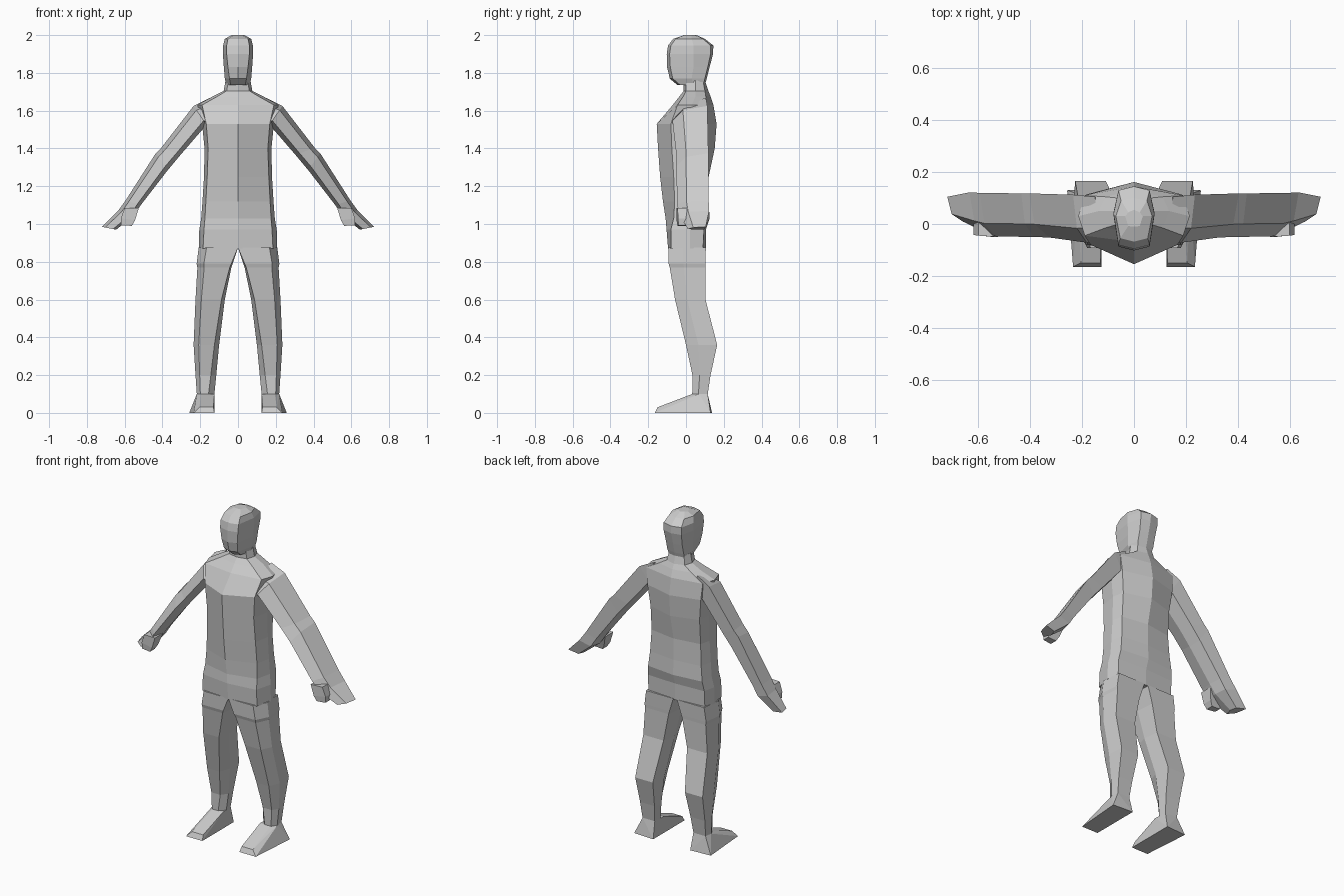
import bpy, bmesh
from mathutils import Vector

GREY = bpy.data.materials.new("plain_grey")
GREY.diffuse_color = (0.6, 0.6, 0.6, 1)


def finish(name, bm, mirror=False):
    bmesh.ops.recalc_face_normals(bm, faces=bm.faces[:])
    me = bpy.data.meshes.new(name)
    bm.to_mesh(me)
    bm.free()
    me.materials.append(GREY)
    ob = bpy.data.objects.new(name, me)
    bpy.context.collection.objects.link(ob)
    if mirror:
        mod = ob.modifiers.new("mirror", 'MIRROR')
        mod.use_mirror_merge = False
    return ob


def loft(name, rings, mirror=False):
    """Skin a list of equal-length rings and cap both ends."""
    bm = bmesh.new()
    vs = [[bm.verts.new(p) for p in ring] for ring in rings]
    n = len(vs[0])
    for a, b in zip(vs, vs[1:]):
        for i in range(n):
            j = (i + 1) % n
            bm.faces.new((a[i], a[j], b[j], b[i]))
    bm.faces.new(vs[0])
    bm.faces.new(vs[-1])
    return finish(name, bm, mirror)


def sym_ring(z, front, fx, fy, mx, my, bx, by, back):
    """Eight-sided section: centre front and back ridges plus mirrored sides."""
    side = [(fx, fy), (mx, my), (bx, by)]
    pts = [(0, front)] + side + [(0, back)] + [(-x, y) for x, y in side[::-1]]
    return [(x, y, z) for x, y in pts]


# Torso with neck
loft("torso", [sym_ring(*s) for s in (
    (0.87, -.095, .185, -.08, .208, .02, .19, .09, .105),
    (0.97, -.103, .180, -.08, .205, .02, .19, .095, .105),
    (1.03, -.108, .175, -.065, .195, .03, .182, .105, .125),
    (1.12, -.122, .170, -.06, .188, .03, .172, .10, .120),
    (1.25, -.137, .163, -.065, .180, .03, .165, .095, .120),
    (1.40, -.148, .158, -.075, .177, .03, .165, .105, .152),
    (1.53, -.155, .168, -.08, .190, .03, .18, .115, .162),
    (1.63, -.070, .190, -.045, .215, .03, .19, .11, .145),
    (1.675, -.035, .110, -.015, .135, .05, .11, .105, .130),
    (1.705, -.012, .060, .00, .076, .05, .06, .10, .118),
    (1.76, -.015, .050, .00, .066, .05, .05, .09, .100),
)])

# Head
loft("head", [sym_ring(*s) for s in (
    (1.735, -.045, .038, -.03, .062, .04, .048, .09, .100),
    (1.77, -.086, .045, -.07, .070, .03, .055, .10, .110),
    (1.83, -.100, .053, -.083, .075, .04, .055, .115, .125),
    (1.90, -.102, .060, -.087, .080, .04, .060, .13, .143),
    (1.945, -.095, .060, -.08, .079, .04, .060, .13, .145),
    (1.98, -.068, .053, -.055, .070, .03, .050, .09, .100),
    (2.00, -.010, .022, -.008, .034, .03, .022, .045, .055),
)])


# Legs
def leg_ring(z, xi, xo, yf, yb):
    w = xo - xi
    return [(xi * 1.25, yf, z), (xo - .2 * w, yf, z),
            (xo, yf + .4 * (yb - yf), z), (xo - .06 * w, yb, z),
            (xi + .06 * w, yb, z), (xi, yf + .4 * (yb - yf), z)]


loft("leg", [leg_ring(*s) for s in (
    (0.875, 0.0, .208, -.093, .105),
    (0.79, .028, .219, -.092, .103),
    (0.77, .035, .215, -.086, .102),
    (0.60, .070, .225, -.058, .103),
    (0.36, .100, .235, .000, .165),
    (0.20, .115, .225, .034, .130),
    (0.10, .125, .218, .033, .115),
)], True)

# Feet
bm = bmesh.new()
for p in ((.125, .033, .10), (.195, .033, .10), (.218, .07, .10),
          (.212, .115, .10), (.13, .115, .10),
          (.125, -.165, 0), (.235, -.165, 0), (.13, -.15, .03),
          (.205, -.15, .03), (.258, .13, 0), (.125, .138, 0)):
    bm.verts.new(p)
bmesh.ops.convex_hull(bm, input=bm.verts[:])
bmesh.ops.dissolve_limit(bm, angle_limit=.02, verts=bm.verts[:], edges=bm.edges[:])
finish("foot", bm, True)


# Arms: sections run from the upper outline to the lower outline
def arm_ring(ux, uz, lx, lz, yf, yb):
    u, l = Vector((ux, 0, uz)), Vector((lx, 0, lz))
    spots = ((0, yb), (.22, yf + .3 * (yb - yf)), (.78, yf),
             (1, yf + .5 * (yb - yf)), (.85, yb - .008))
    return [u.lerp(l, t) + Vector((0, y, 0)) for t, y in spots]


loft("arm", [arm_ring(*s) for s in (
    (.15, 1.668, .12, 1.48, -.06, .105),
    (.235, 1.625, .167, 1.525, -.072, .113),
    (.405, 1.405, .305, 1.365, -.052, .118),
    (.435, 1.375, .372, 1.285, -.050, .118),
    (.595, 1.125, .515, 1.10, -.048, .120),
    (.635, 1.07, .550, 1.045, -.035, .122),
    (.720, .985, .645, .970, .010, .105),
)], True)

# Thumbs
loft("thumb", [
    [(.525, -.05, 1.085), (.60, -.045, 1.085), (.60, .03, 1.085), (.525, .03, 1.085)],
    [(.545, -.05, 1.02), (.62, -.042, 1.03), (.62, .01, 1.03), (.545, .01, 1.02)],
    [(.562, -.045, .99), (.618, -.04, .993), (.618, .0, .993), (.562, .0, .99)],
], True)
